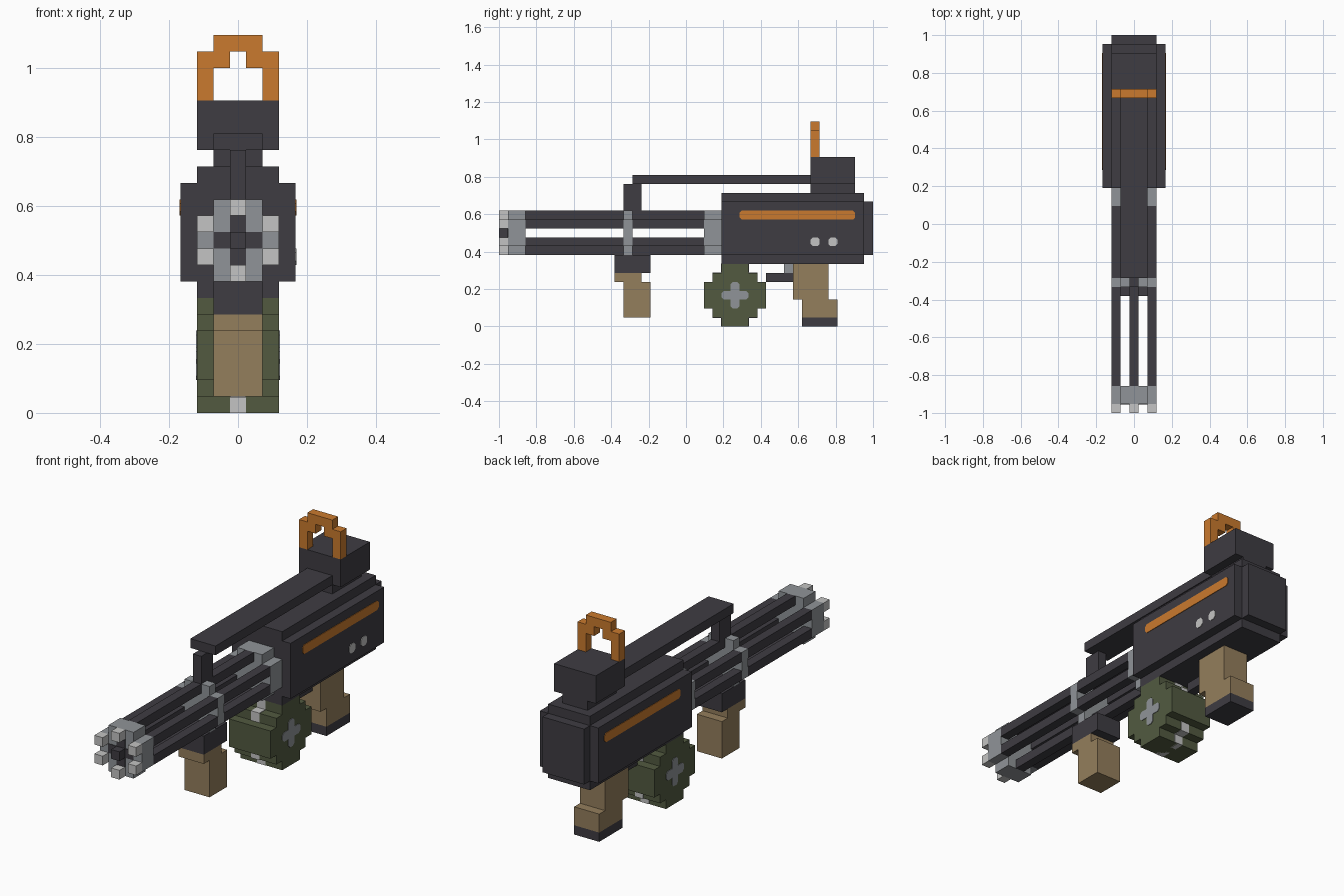
import bpy, bmesh

if "Cube" in bpy.data.objects:
    bpy.data.objects.remove(bpy.data.objects["Cube"])

U = 1 / 21  # one block; y counts blocks from the muzzle, x from the centre


def material(name, rgb):
    lin = [((c / 255 + 0.055) / 1.055) ** 2.4 for c in rgb]
    m = bpy.data.materials.new(name)
    m.diffuse_color = (*lin, 1)
    m.use_nodes = True
    m.node_tree.nodes["Principled BSDF"].inputs["Base Color"].default_value = m.diffuse_color
    return m


DARK = material("dark metal", (62, 60, 66))
ORANGE = material("orange", (202, 122, 46))
TAN = material("tan grip", (148, 126, 92))
GREEN = material("olive green", (82, 90, 64))
GRAY = material("mid gray metal", (144, 148, 152))
LIGHT = material("light gray metal", (196, 196, 195))


def prism(name, axis, pts, a, b, mat):
    """Extrude a profile along x (points are y, z) or along y (points are x, z)."""
    bm = bmesh.new()
    rings = []
    for t in (a, b):
        ring = []
        for p, z in pts:
            x, y = (t, p) if axis == 'x' else (p, t)
            ring.append(bm.verts.new((x * U, y * U - 1, z * U)))
        rings.append(ring)
    bm.faces.new(rings[0])
    bm.faces.new(rings[1][::-1])
    n = len(pts)
    for i in range(n):
        j = (i + 1) % n
        bm.faces.new((rings[0][i], rings[0][j], rings[1][j], rings[1][i]))
    bmesh.ops.recalc_face_normals(bm, faces=bm.faces)
    me = bpy.data.meshes.new(name)
    bm.to_mesh(me)
    bm.free()
    me.materials.append(mat)
    ob = bpy.data.objects.new(name, me)
    bpy.context.collection.objects.link(ob)
    return ob


def box(name, x0, x1, y0, y1, z0, z1, mat):
    return prism(name, 'x', [(y0, z0), (y1, z0), (y1, z1), (y0, z1)], x0, x1, mat)


def chamfered(y0, y1, z0, z1, c=0.25):
    return [(y0 + c, z0), (y1 - c, z0), (y1, z0 + c), (y1, z1 - c),
            (y1 - c, z1), (y0 + c, z1), (y0, z1 - c), (y0, z0 + c)]


def mirrored(half):
    """Close a right-hand profile (bottom to top) with its mirror image."""
    return half + [(-x, z) for x, z in reversed(half)]


# Receiver with stepped top and bottom, and rear cap
prism("receiver", 'y', mirrored([(2.5, 7), (2.5, 8), (3.5, 8), (3.5, 14), (2.5, 14), (2.5, 15)]),
      25, 41, DARK)
box("rear_cap", -2.5, 2.5, 41, 42, 8, 14, DARK)

# Side stripes and right-hand rivets
for side, s in (("left", -1), ("right", 1)):
    prism("stripe_" + side, 'x', chamfered(27, 40, 12, 13), s * 3.5, s * 3.56, ORANGE)
for i, y in enumerate((35, 37)):
    prism(f"rivet_{i}", 'x', chamfered(y, y + 1, 9, 10), 3.5, 3.56, LIGHT)

# Sight block on a neck, with the orange carry loop
prism("sight_block", 'y', mirrored([(1.5, 15), (1.5, 16), (2.5, 16), (2.5, 19)]), 35, 40, DARK)
prism("carry_loop", 'y', mirrored([(1.5, 21), (1.5, 19), (2.5, 19), (2.5, 22), (1.5, 22), (1.5, 23)])
      [:6] + [(-1.5, 23), (-1.5, 22), (-2.5, 22), (-2.5, 19), (-1.5, 19), (-1.5, 21),
              (-0.5, 21), (-0.5, 22), (0.5, 22), (0.5, 21)], 35, 36, ORANGE)

# Top rail and its front post
box("top_rail", -1.5, 1.5, 15, 35, 16, 17, DARK)
box("rail_post", -0.5, 0.5, 14, 16, 13, 16, DARK)

# Barrel collars
disc = mirrored([(1.5, 8), (1.5, 9), (2.5, 9), (2.5, 12), (1.5, 12), (1.5, 13)])
for name, y0, y1 in (("muzzle_collar", 1, 3), ("middle_collar", 14, 15), ("rear_collar", 23, 25)):
    prism(name, 'y', disc, y0, y1, GRAY)

# Six barrels with light muzzle tips
for i, (x, z) in enumerate([(0, 8), (0, 12), (-2, 9), (-2, 11), (2, 9), (2, 11)]):
    box(f"barrel_front_{i}", x - .5, x + .5, 3, 14, z, z + 1, DARK)
    box(f"barrel_rear_{i}", x - .5, x + .5, 15, 23, z, z + 1, DARK)
    box(f"muzzle_tip_{i}", x - .5, x + .5, 0, 1, z, z + 1, LIGHT)

# Dark hub: spindle and cross plate on the muzzle collar
box("spindle", -.5, .5, 0, 1, 10, 11, DARK)
prism("hub_cross", 'y', mirrored([(.5, 9), (.5, 10), (1.5, 10), (1.5, 11), (.5, 11), (.5, 12)]),
      0.94, 1, DARK)

# Front grip
box("front_grip_mount", -1.5, 1.5, 13, 17, 6, 8, DARK)
prism("front_grip", 'x', [(14, 1), (17, 1), (17, 5), (16, 5), (16, 6), (13, 6), (13, 5), (14, 5)],
      -1.5, 1.5, TAN)

# Rear grip, base, trigger and guard
prism("rear_grip", 'x', [(34, 1), (38, 1), (38, 3), (37, 3), (37, 7), (33, 7), (33, 3), (34, 3)],
      -1.5, 1.5, TAN)
box("rear_grip_base", -1.5, 1.5, 34, 38, 0, 1, DARK)
box("trigger", -.5, .5, 32, 33, 6, 7, GRAY)
box("trigger_guard", -.5, .5, 30, 33, 5, 6, DARK)

# Ammo drum: stepped round profile
half = [(1.5, 0), (1.5, 1), (2.5, 1), (2.5, 2), (3.5, 2), (3.5, 5), (2.5, 5), (2.5, 6), (1.5, 6), (1.5, 7)]
prism("ammo_drum", 'x', [(p + 26.5, z) for p, z in mirrored(half)], -2.5, 2.5, GREEN)

# Gray cross plates on the drum sides
for side, s in (("left", -1), ("right", 1)):
    prism(f"drum_cross_bar_{side}", 'x', chamfered(25, 28, 3, 4), s * 2.5, s * 2.56, GRAY)
    prism(f"drum_cross_post_{side}", 'x', chamfered(26, 27, 2, 5), s * 2.5, s * 2.56, GRAY)

# Light patches on the drum's stepped rim
e = 0.05
for i, (y, z) in enumerate([(25, 0), (27, 0), (24, 1), (28, 1), (24, 5), (28, 5), (25, 6), (27, 6)]):
    z0 = z if z == 0 else z - e
    box(f"rim_patch_{i}", -.5, .5, y - e, y + 1 + e, z0, z + 1 + e, LIGHT)
